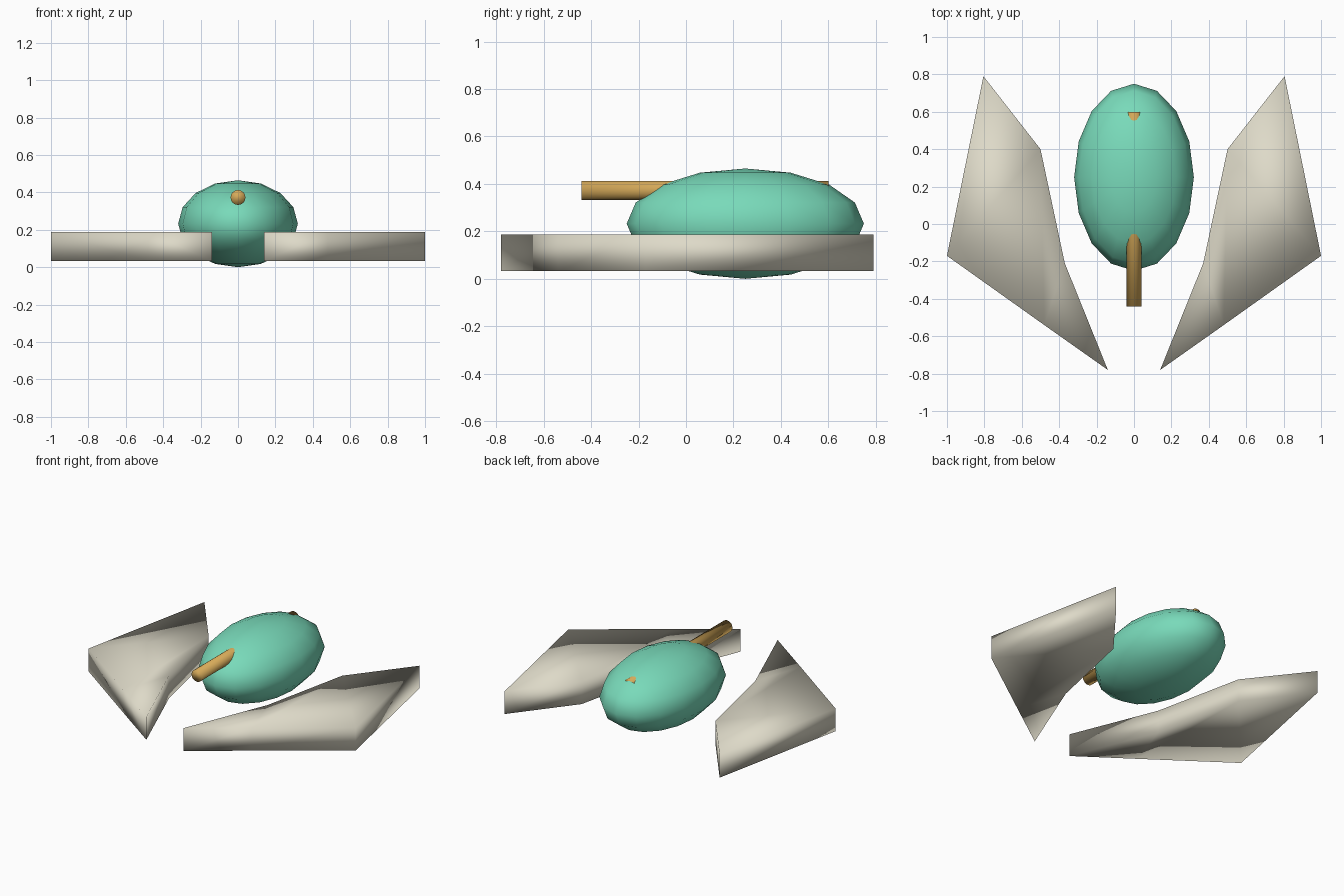
import bpy
import bmesh
import math
from mathutils import Matrix

cube = bpy.data.objects.get("Cube")
if cube:
    bpy.data.objects.remove(cube, do_unlink=True)


def make_material(name, rgb):
    mat = bpy.data.materials.new(name)
    mat.use_nodes = True
    color = (*rgb, 1)
    mat.diffuse_color = color
    mat.node_tree.nodes["Principled BSDF"].inputs["Base Color"].default_value = color
    return mat


def add_object(name, bm, mat):
    bmesh.ops.recalc_face_normals(bm, faces=bm.faces)
    for face in bm.faces:
        face.smooth = True
    mesh = bpy.data.meshes.new(name)
    bm.to_mesh(mesh)
    bm.free()
    mesh.materials.append(mat)
    obj = bpy.data.objects.new(name, mesh)
    bpy.context.collection.objects.link(obj)
    return obj


teal = make_material("teal", (0.19, 0.70, 0.49))
cream = make_material("cream", (0.73, 0.70, 0.58))
amber = make_material("amber", (0.67, 0.40, 0.10))

# Ellipsoid body
bm = bmesh.new()
bmesh.ops.create_uvsphere(
    bm, u_segments=16, v_segments=8, radius=1,
    matrix=Matrix.Translation((0, 0.25, 0.2325)) @ Matrix.Diagonal((0.32, 0.5, 0.2325, 1)))
add_object("body", bm, teal)

# Straight tube running through the body
bm = bmesh.new()
bmesh.ops.create_cone(
    bm, cap_ends=True, segments=16, radius1=0.04, radius2=0.04, depth=1.04,
    matrix=Matrix.Translation((0, 0.08, 0.373)) @ Matrix.Rotation(math.pi / 2, 4, "X"))
add_object("tube", bm, amber)

# Flat swept wings: an outline extruded upward, mirrored to the other side
OUTLINE = [(0.14, -0.78), (0.48, -0.54), (1.0, -0.17),
           (0.805, 0.79), (0.5, 0.4), (0.37, -0.21)]
PANELS = [(0, 1, 5), (1, 2, 4, 5), (2, 3, 4)]
BOTTOM, TOP = 0.033, 0.187


def add_wing(name, side):
    bm = bmesh.new()
    low, high = ([bm.verts.new((side * x, y, z)) for x, y in OUTLINE] for z in (BOTTOM, TOP))
    for panel in PANELS:
        bm.faces.new([low[i] for i in panel])
        bm.faces.new([high[i] for i in panel])
    for i in range(len(OUTLINE)):
        j = (i + 1) % len(OUTLINE)
        bm.faces.new((low[i], low[j], high[j], high[i]))
    add_object(name, bm, cream)


add_wing("left_wing", 1)
add_wing("right_wing", -1)
